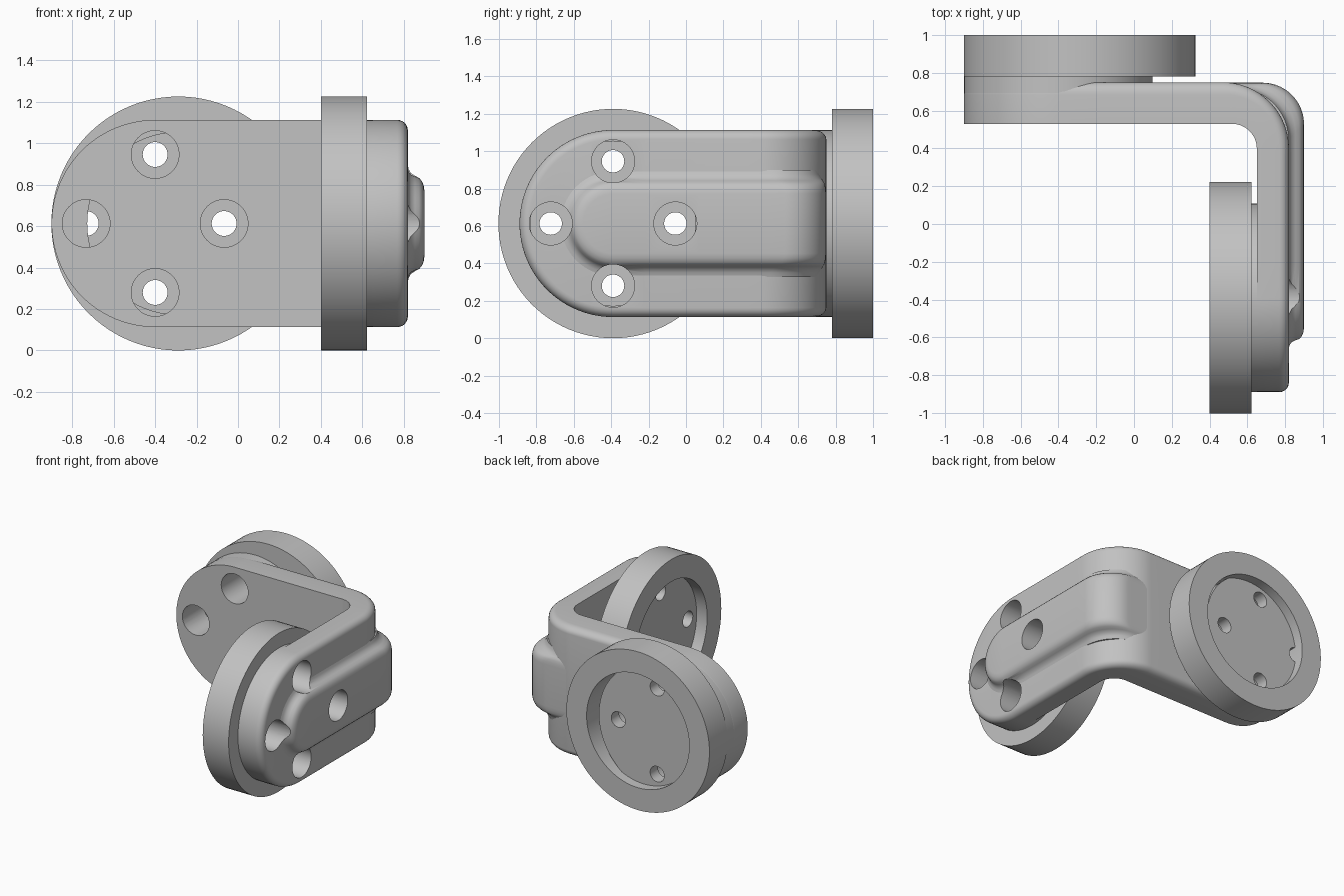
import bpy, bmesh
from math import sin, cos, pi

old = bpy.data.objects.get("Cube")
if old:
    bpy.data.objects.remove(old)

grey = bpy.data.materials.new("plain_grey")
grey.use_nodes = True
colour = (0.54, 0.54, 0.54, 1)
grey.diffuse_color = colour
grey.node_tree.nodes["Principled BSDF"].inputs["Base Color"].default_value = colour

MID = 0.613          # height of every axis
ARM_A, ARM_B = -0.40, -0.39   # hole pattern centres along x and along y


def finish(name, bm):
    bmesh.ops.remove_doubles(bm, verts=bm.verts, dist=1e-5)
    bmesh.ops.recalc_face_normals(bm, faces=bm.faces)
    mesh = bpy.data.meshes.new(name)
    bm.to_mesh(mesh)
    bm.free()
    mesh.materials.append(grey)
    ob = bpy.data.objects.new(name, mesh)
    bpy.context.scene.collection.objects.link(ob)
    return ob


def lathe(bm, profile, axis, along, z=MID, seg=96):
    """Revolve a closed (radius, height) profile about an x or y axis."""
    loops = []
    for r, h in profile:
        loop = []
        for i in range(seg):
            a = 2 * pi * i / seg
            u, w = along + r * cos(a), z + r * sin(a)
            loop.append(bm.verts.new((u, h, w) if axis == "y" else (h, u, w)))
        loops.append(loop)
    for k, loop in enumerate(loops):
        nxt = loops[(k + 1) % len(loops)]
        if profile[k][0] == 0 and profile[(k + 1) % len(loops)][0] == 0:
            continue
        for i in range(seg):
            j = (i + 1) % seg
            bm.faces.new((loop[i], loop[j], nxt[j], nxt[i]))


def bend(c, r):
    """Plan curve: straight along x, quarter turn, straight along -y."""
    def point(s):
        if s < 0:
            return s, c[1] + r[1]
        if s < 1:
            return s * c[0], c[1] + r[1]
        if s < 2:
            a = (s - 1) * pi / 2
            return c[0] + r[0] * sin(a), c[1] + r[1] * cos(a)
        if s < 3:
            return c[0] + r[0], c[1] * (3 - s)
        return c[0] + r[0], 3 - s
    return point


def bent_slab(name, inner, outer, layers, half, start, end, n=24):
    """Round-ended slab, lofted through (depth, inset) layers and bent."""
    bm = bmesh.new()
    rings = []
    for t, inset in layers:
        h = half - inset
        row = [(start - h * cos(i * pi / 2 / n), h * sin(i * pi / 2 / n)) for i in range(n)]
        row += [(start + (1 - start) * i / 6, h) for i in range(6)]
        row += [(1 + i / n, h) for i in range(n)]
        row += [(2 + (end - 2) * i / 8, h) for i in range(8)]
        row += [(end + h * sin(i * pi / 2 / n), h * cos(i * pi / 2 / n)) for i in range(n + 1)]
        sides = []
        for sign in (1, -1):
            verts = []
            for s, z in row:
                p, q = inner(s), outer(s)
                verts.append(bm.verts.new((p[0] + (q[0] - p[0]) * t,
                                           p[1] + (q[1] - p[1]) * t, MID + sign * z)))
            sides.append(verts)
        rings.append(sides)
    count = len(row)
    for low, high in zip(rings, rings[1:]):
        for a, b in zip(low, high):
            for i in range(count - 1):
                bm.faces.new((a[i], a[i + 1], b[i + 1], b[i]))
    for up, down in (rings[0], rings[-1]):
        for i in range(count - 1):
            bm.faces.new((up[i], up[i + 1], down[i + 1], down[i]))
    bmesh.ops.remove_doubles(bm, verts=bm.verts, dist=1e-5)
    bmesh.ops.dissolve_degenerate(bm, edges=bm.edges, dist=1e-5)
    return finish(name, bm)


# Bent arm with a rounded outer edge
inside = bend((0.52, 0.40), (0.13, 0.13))
outside = bend((0.47, 0.40), (0.35, 0.35))
arm_layers = [(0, 0), (0.7, 0)]
arm_layers += [(0.7 + 0.3 * sin(a * pi / 12), 0.05 * (1 - cos(a * pi / 12))) for a in range(1, 7)]
arm = bent_slab("bent_arm", inside, outside, arm_layers, 0.5, ARM_A, 3 - ARM_B)

# Raised rib with soft flanks that grows out of the corner
rib_layers = [(0, 0), (0.37, 0), (0.42, 0.022), (0.5, 0.042), (0.65, 0.055),
              (0.8, 0.065), (0.9, 0.079), (0.97, 0.1), (1, 0.125)]
rib = bent_slab("raised_rib", bend((0.47, 0.40), (0.30, 0.30)),
                bend((0.68, 0.528), (0.22, 0.22)), rib_layers, 0.285, 0.7, 3 - ARM_B)


# Mounting bosses that reach into the flange rings
def turned(name, profile, axis, along):
    bm = bmesh.new()
    lathe(bm, profile, axis, along)
    return finish(name, bm)


def boss(name, low, high, axis, along):
    return turned(name, [(0, low), (0.499, low), (0.499, high), (0, high)], axis, along)


def ring(name, low, high, axis, along):
    return turned(name, [(0.44, low), (0.613, low), (0.613, high), (0.44, high)], axis, along)


boss_a = boss("back_boss", 0.56, 0.925, "y", ARM_A)
boss_b = boss("side_boss", 0.49, 0.67, "x", ARM_B)
ring_a = ring("back_flange_ring", 0.78, 1.0, "y", -0.288)
ring_b = ring("side_flange_ring", 0.40, 0.622, "x", ARM_B)


# Stepped bolt holes, four per arm
def hole_cutter(name, axis, centre, mouth, step, far):
    bm = bmesh.new()
    profile = [(0, mouth), (0.115, mouth), (0.115, step), (0.06, step), (0.06, far), (0, far)]
    for du, dz in ((1, 0), (-1, 0), (0, 1), (0, -1)):
        lathe(bm, profile, axis, centre + du * 0.333, MID + dz * 0.333, 48)
    ob = finish(name, bm)
    ob.hide_render = True
    return ob


cut_a = hole_cutter("back_hole_cutter", "y", ARM_A, 0.45, 0.83, 0.97)
cut_b = hole_cutter("side_hole_cutter", "x", ARM_B, 1.0, 0.585, 0.44)

for ob, cutter in ((arm, cut_a), (arm, cut_b), (rib, cut_b), (boss_a, cut_a), (boss_b, cut_b)):
    bpy.context.view_layer.objects.active = ob
    mod = ob.modifiers.new("holes", "BOOLEAN")
    mod.operation = "DIFFERENCE"
    mod.solver = "EXACT"
    mod.object = cutter
    bpy.ops.object.modifier_apply(modifier=mod.name)
for cutter in (cut_a, cut_b):
    bpy.data.objects.remove(cutter)

# Smooth shading with crisp edges
bpy.ops.object.select_all(action="DESELECT")
for ob in (arm, rib, boss_a, boss_b, ring_a, ring_b):
    ob.select_set(True)
bpy.context.view_layer.objects.active = arm
bpy.ops.object.shade_smooth_by_angle(angle=pi / 6)
